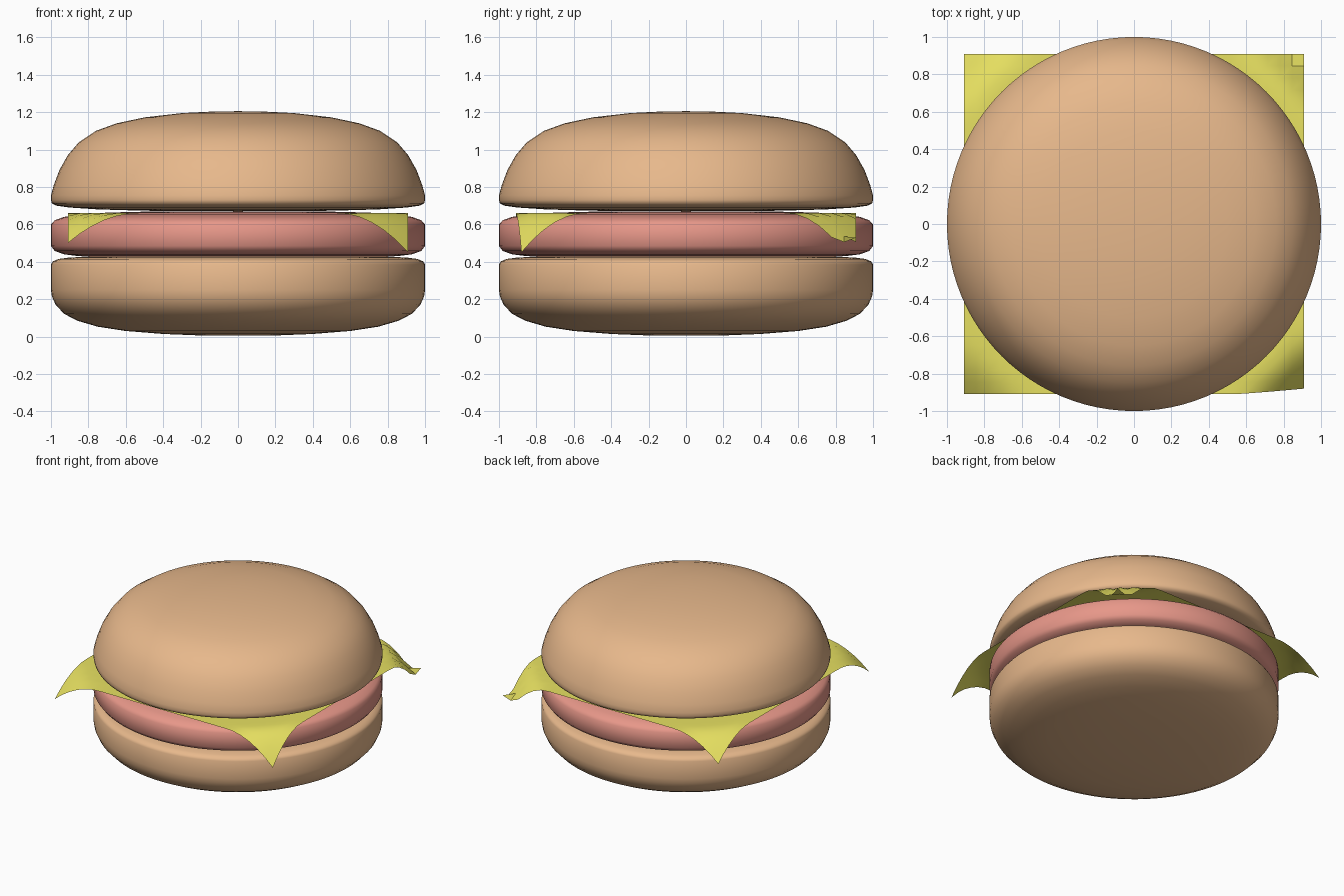
import bpy, bmesh, math

if "Cube" in bpy.data.objects:
    bpy.data.objects.remove(bpy.data.objects["Cube"])


def material(name, color):
    m = bpy.data.materials.new(name)
    m.diffuse_color = color
    m.use_nodes = True
    m.node_tree.nodes["Principled BSDF"].inputs["Base Color"].default_value = m.diffuse_color
    return m


def finish(name, bm, mat, angle):
    bmesh.ops.recalc_face_normals(bm, faces=bm.faces)
    mesh = bpy.data.meshes.new(name)
    bm.to_mesh(mesh)
    bm.free()
    ob = bpy.data.objects.new(name, mesh)
    bpy.context.collection.objects.link(ob)
    mesh.materials.append(mat)
    bpy.ops.object.select_all(action='DESELECT')
    ob.select_set(True)
    bpy.context.view_layer.objects.active = ob
    bpy.ops.object.shade_smooth_by_angle(angle=math.radians(angle))
    return ob


def lathe(name, profile, mat):
    bm = bmesh.new()
    verts = [bm.verts.new((r, 0, z)) for r, z in profile]
    edges = [bm.edges.new(p) for p in zip(verts, verts[1:])]
    bmesh.ops.spin(bm, geom=verts + edges, cent=(0, 0, 0), axis=(0, 0, 1),
                   angle=math.tau, steps=96, use_duplicate=False)
    bmesh.ops.remove_doubles(bm, verts=bm.verts, dist=1e-4)
    return finish(name, bm, mat, 50)


bun = material("bun", (0.80, 0.48, 0.26, 1))
meat = material("meat", (0.80, 0.31, 0.25, 1))
yellow = material("cheese", (0.80, 0.75, 0.12, 1))

# Bottom bun: rounded underside, straight wall, flat top
lower = [(0, 0.005), (0.2, 0.006), (0.4, 0.014), (0.6, 0.03), (0.75, 0.053),
         (0.86, 0.085), (0.93, 0.122), (0.975, 0.17), (0.995, 0.215), (1, 0.25),
         (1, 0.385), (0.99, 0.402), (0.96, 0.415), (0.9, 0.423), (0.8, 0.427), (0, 0.43)]
lathe("bottom_bun", lower, bun)

# Patty: disc with rounded rim
patty = [(0, 0.425), (0.7, 0.425), (0.85, 0.43), (0.93, 0.44), (0.98, 0.458), (1, 0.485),
         (1, 0.60), (0.98, 0.622), (0.93, 0.64), (0.85, 0.652), (0.7, 0.663), (0.5, 0.668), (0, 0.67)]
lathe("patty", patty, meat)

# Top bun: dome with a shallow underside
upper = [(0, 0.67), (0.5, 0.673), (0.75, 0.68), (0.9, 0.69), (0.97, 0.70), (0.995, 0.712),
         (1, 0.73), (1, 0.755), (0.985, 0.81), (0.955, 0.89), (0.91, 0.97), (0.85, 1.04),
         (0.76, 1.10), (0.65, 1.14), (0.5, 1.172), (0.3, 1.195), (0.12, 1.204), (0, 1.205)]
lathe("top_bun", upper, bun)

# Cheese: thin square sheet with drooping corners, back right corner curled
bm = bmesh.new()
bmesh.ops.create_grid(bm, x_segments=28, y_segments=28, size=0.91)
droop = {(-1, -1): 0.16, (1, -1): 0.21, (-1, 1): 0.17, (1, 1): 0.30}
for v in bm.verts:
    x, y = v.co.x, v.co.y
    corner = (1 if x > 0 else -1, 1 if y > 0 else -1)
    t = max(0.0, (math.hypot(x, y) - 1.06) / 0.227)
    d = droop[corner] * t ** 1.7
    if corner == (1, 1) and d > 0.165:
        d = 0.165 - 0.25 * (d - 0.165)
    v.co.z = 0.66 - d
    if corner == (1, -1):
        v.co.y += 0.03 * min(1, t)
finish("cheese_slice", bm, yellow, 40)
